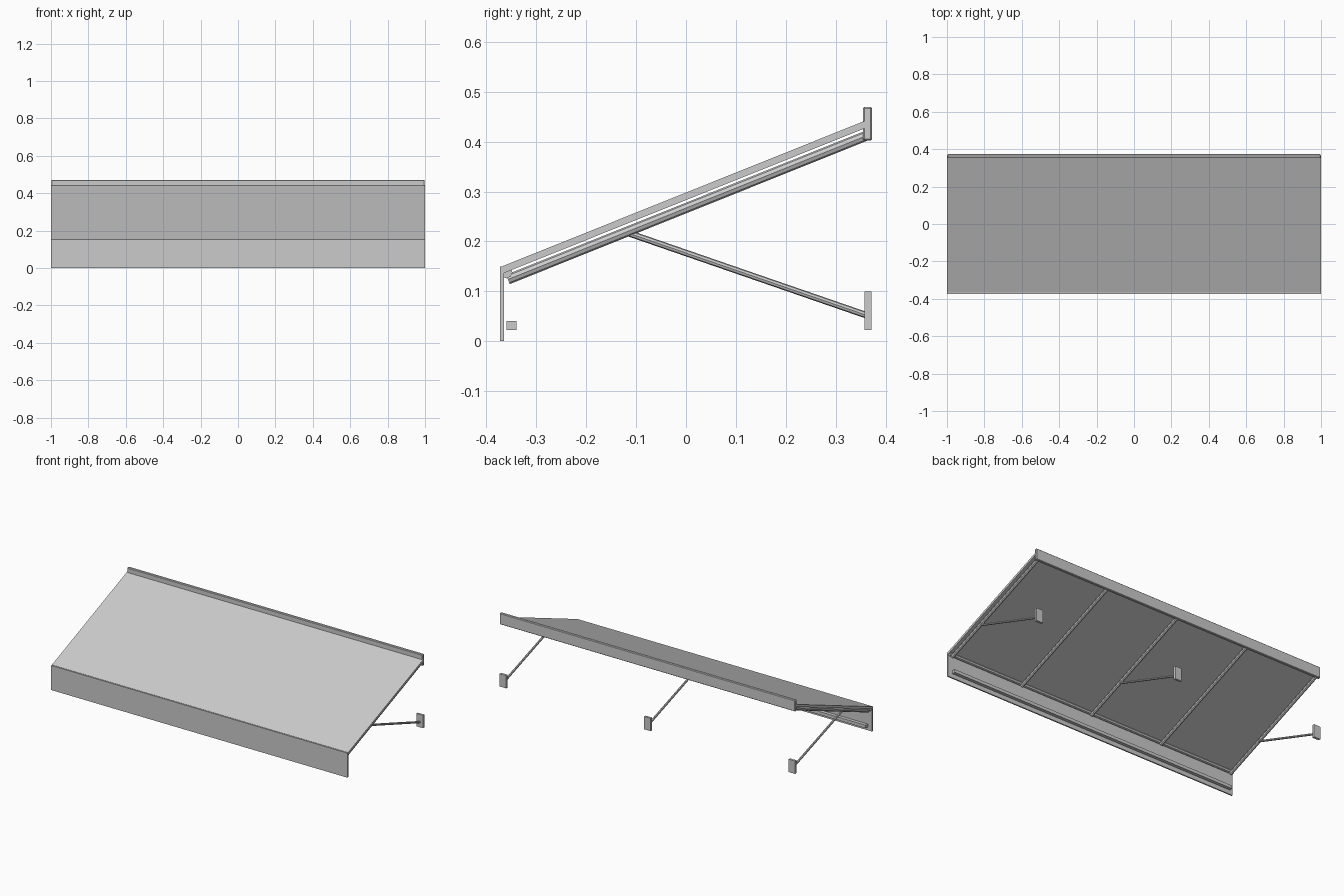
import bpy, bmesh, math
from mathutils import Vector

if "Cube" in bpy.data.objects:
    bpy.data.objects.remove(bpy.data.objects["Cube"])

grey = bpy.data.materials.new("light_grey")
grey.diffuse_color = (0.6, 0.6, 0.6, 1)
grey.use_nodes = True
grey.node_tree.nodes["Principled BSDF"].inputs["Base Color"].default_value = grey.diffuse_color


def finish(name, bm):
    bmesh.ops.recalc_face_normals(bm, faces=bm.faces[:])
    me = bpy.data.meshes.new(name)
    bm.to_mesh(me)
    bm.free()
    me.materials.append(grey)
    ob = bpy.data.objects.new(name, me)
    bpy.context.collection.objects.link(ob)
    return ob


def prism(name, profile, x0, x1):
    """Extrude a (y, z) outline from x0 to x1."""
    bm = bmesh.new()
    face = bm.faces.new([bm.verts.new((x0, y, z)) for y, z in profile])
    out = bmesh.ops.extrude_face_region(bm, geom=[face])
    verts = [v for v in out["geom"] if isinstance(v, bmesh.types.BMVert)]
    bmesh.ops.translate(bm, vec=(x1 - x0, 0, 0), verts=verts)
    return finish(name, bm)


def box(name, x0, x1, y0, y1, z0, z1):
    return prism(name, [(y0, z0), (y1, z0), (y1, z1), (y0, z1)], x0, x1)


def tube(name, a, b, radius, sides=8):
    a, b = Vector(a), Vector(b)
    bm = bmesh.new()
    bmesh.ops.create_cone(bm, cap_ends=True, segments=sides, radius1=radius,
                          radius2=radius, depth=(b - a).length)
    ob = finish(name, bm)
    ob.location = (a + b) / 2
    ob.rotation_mode = "QUATERNION"
    ob.rotation_quaternion = (b - a).to_track_quat("Z", "Y")
    return ob


SLOPE = 0.401


def sheet_top(y):
    return 0.298 + SLOPE * y


# Sloping canopy sheet and hanging front valance
T = 0.015
Y0, Y1 = -0.366, 0.366
prism("canopy_sheet", [(Y0, sheet_top(Y0) - T), (Y1, sheet_top(Y1) - T),
                       (Y1, sheet_top(Y1)), (Y0, sheet_top(Y0))], -1, 1)
box("front_valance", -1, 1, -0.373, -0.365, 0, 0.15)

# Wall rail along the back, with softened edges
rail = box("wall_rail", -0.998, 0.998, 0.355, 0.373, 0.402, 0.47)
bevel = rail.modifiers.new("bevel", "BEVEL")
bevel.width = 0.003
bevel.segments = 1

# Front rail behind the valance, and the lower weight bar
tube("front_rail", (-0.995, -0.36, 0.138), (0.995, -0.36, 0.138), 0.012)
box("weight_bar", -0.975, 0.975, -0.36, -0.34, 0.022, 0.041)

# Rafters under the sheet
for i in range(5):
    x = -0.978 + i * 0.489
    tube(f"rafter_{i + 1}", (x, -0.357, 0.267 - SLOPE * 0.357),
         (x, 0.364, 0.267 + SLOPE * 0.364), 0.010)

# Support struts with wall plates
for i, x in enumerate((-0.975, 0, 0.975)):
    tube(f"strut_{i + 1}", (x, -0.122, 0.219), (x, 0.362, 0.052), 0.0065)
    box(f"wall_plate_{i + 1}", x - 0.022, x + 0.022, 0.358, 0.372, 0.022, 0.10)
